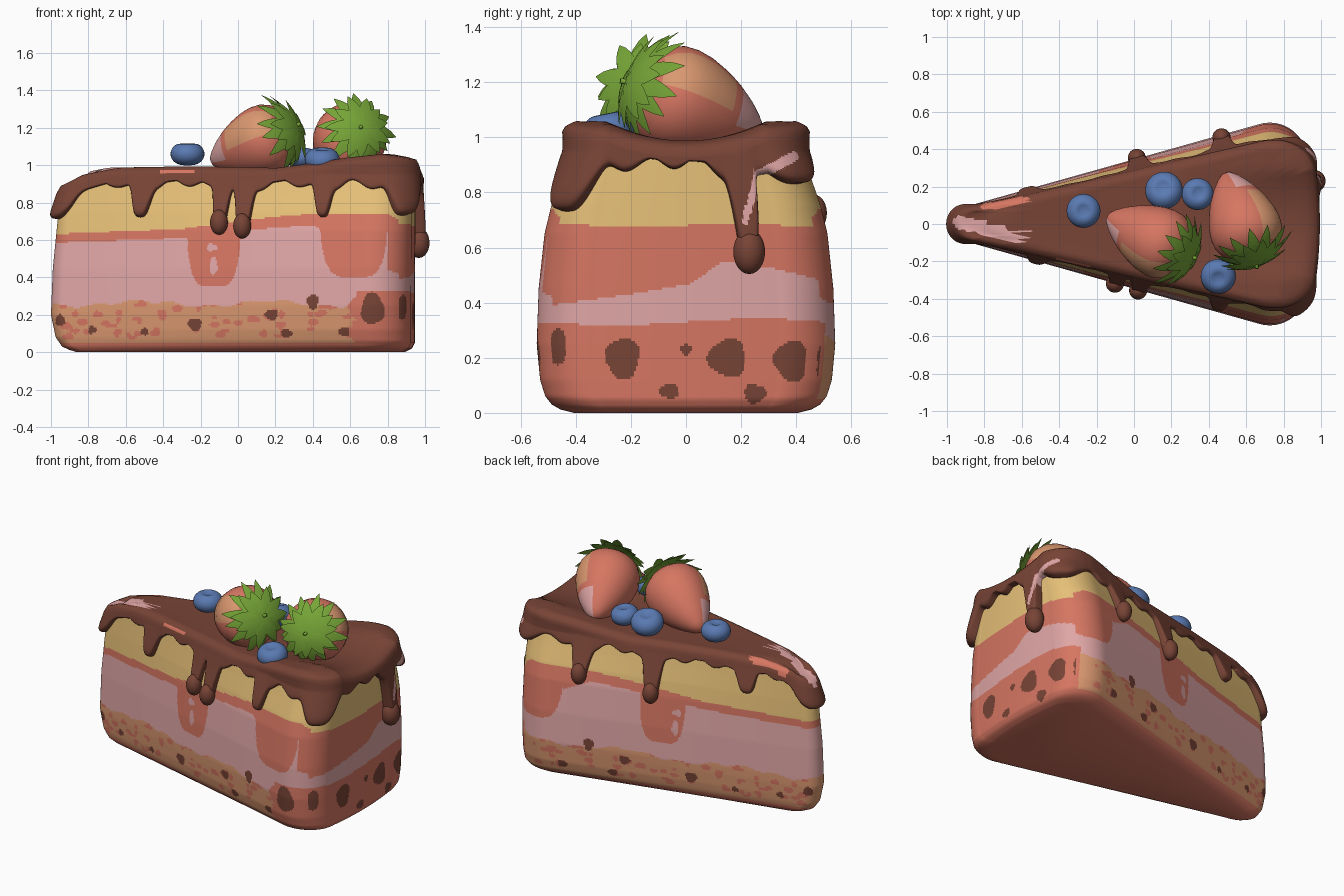
import bpy, math, random
from mathutils import Vector as V

if "Cube" in bpy.data.objects:
    bpy.data.objects.remove(bpy.data.objects["Cube"])
random.seed(4)

COLOURS = {"salmon": (214, 118, 98), "pink": (224, 166, 166), "tan": (218, 152, 112),
           "sponge_yellow": (234, 195, 122), "chocolate": (120, 68, 54),
           "leaf_green": (118, 165, 55), "berry_blue": (90, 122, 178)}
MATS = []
for n, c in COLOURS.items():
    m = bpy.data.materials.new(n)
    m.diffuse_color = [((v / 255 + .055) / 1.055) ** 2.4 for v in c] + [1]
    m.use_nodes = True
    m.node_tree.nodes["Principled BSDF"].inputs["Base Color"].default_value = m.diffuse_color
    MATS.append(m)
SALMON, PINK, TAN, YELLOW, CHOC, GREEN, BLUE = range(7)


def interp(tab, x):
    if x <= tab[0][0]:
        return tab[0][1]
    for (a, u), (b, v) in zip(tab, tab[1:]):
        if x <= b:
            return u + (v - u) * (x - a) / (b - a)
    return tab[-1][1]


def make(name, verts, faces, rule):
    me = bpy.data.meshes.new(name)
    me.from_pydata(verts, [], faces)
    for m in MATS:
        me.materials.append(m)
    for p in me.polygons:
        p.use_smooth = True
        p.material_index = rule(p.center) if callable(rule) else rule
    ob = bpy.data.objects.new(name, me)
    bpy.context.collection.objects.link(ob)
    return ob


def loft(name, rings, rule, cap_start=True, cap_end=True):
    n = len(rings[0])
    faces = [(i * n + j, i * n + (j + 1) % n, (i + 1) * n + (j + 1) % n, (i + 1) * n + j)
             for i in range(len(rings) - 1) for j in range(n)]
    if cap_start:
        faces.append(tuple(reversed(range(n))))
    if cap_end:
        faces.append(tuple(range((len(rings) - 1) * n, len(rings) * n)))
    return make(name, [p for r in rings for p in r], faces, rule)


def lathe(name, origin, axis, profile, rule, n=36):
    # profile holds (distance along axis, radius)
    axis = V(axis).normalized()
    a = axis.orthogonal().normalized()
    b = axis.cross(a)
    rings = [[V(origin) + axis * h + (a * math.cos(t) + b * math.sin(t)) * r
              for t in (2 * math.pi * k / n for k in range(n))] for h, r in profile]
    return loft(name, rings, rule)


# Wedge outline: hull of a small tip circle and two big corner circles
half = [V((.92 + .02 * (1 - (k / 20) ** 2), .335 * k / 20)) for k in range(20)]
T = math.radians(105.5)
half += [V((.72 + .2 * math.cos(T * k / 24), .335 + .2 * math.sin(T * k / 24))) for k in range(25)]
half += [V((-.915 + .085 * math.cos(t), .085 * math.sin(t)))
         for t in (T + (math.pi - T) * k / 12 for k in range(13))]
loop = half + [V((p.x, -p.y)) for p in reversed(half[1:-1])] + [half[0]]
N = 680
cum = [0]
for a, b in zip(loop, loop[1:]):
    cum.append(cum[-1] + (b - a).length)
tx, ty = [(s, p.x) for s, p in zip(cum, loop)], [(s, p.y) for s, p in zip(cum, loop)]
OUT = [V((interp(tx, cum[-1] * k / N), interp(ty, cum[-1] * k / N))) for k in range(N)]
NORM = []
for k in range(N):
    d = (OUT[(k + 1) % N] - OUT[k - 1]).normalized()
    NORM.append(V((d.y, -d.x)))

SY = [(0, .76), (.012, .85), (.03, .91), (.06, .955), (.12, .99), (.25, 1.013), (.45, 1), (.65, .96),
      (.75, .915), (.85, .85), (.95, .79)]
XL = [(0, -.86), (.012, -.9), (.03, -.94), (.08, -.975), (.2, -1), (.45, -.99), (.7, -.965), (.95, -.935)]
XR = [(0, .89), (.02, .93), (.05, .945), (.95, .95)]
ZTOP = [(-1, .84), (-.95, .9), (-.85, .955), (-.7, .985), (-.5, 1), (-.2, .995), (.2, .985),
        (.4, 1.01), (.6, 1.04), (.8, 1.06), (.95, 1.045)]
C = V((.3, 0))


def ztop(p):
    # icing height: dished in the middle, raised along both long rims
    zr = interp(ZTOP, p.x)
    zc = min(zr, .988)
    return zc + (zr - zc) * min(1, (abs(p.y) / .29) ** 2)


def at(k, z, off=0, s=1):
    p = OUT[k]
    f = (p.x + 1) / 1.94
    q = V((interp(XL, z) * (1 - f) + interp(XR, z) * f, p.y * interp(SY, z))) + NORM[k] * off
    return C + (q - C) * s


# Cake body with painted layers
SIDE_SPOTS = [(-.95, .17, .025, .03), (-.78, .12, .022, .02), (-.23, .15, .035, .035), (.18, .2, .035, .03),
              (.26, .1, .03, .025), (.4, .27, .03, .04), (.57, .11, .03, .025), (-.5, .11, .02, .02)]
FRONT_SPOT = [(.72, .23, .062, .085)]
END_SPOTS = [(-.47, .24, .035, .065), (-.23, .2, .062, .075), (0, .23, .023, .02), (-.06, .08, .035, .028),
             (.15, .2, .068, .07), (.25, .07, .04, .035), (.38, .19, .06, .075), (.5, .17, .025, .075)]
SPECKS = [(random.uniform(-.95, .8), random.uniform(.08, .28), random.uniform(.012, .03),
           random.uniform(.01, .022)) for _ in range(75)]


def spotted(spots, u, z):
    return any(((u - a) / w) ** 2 + ((z - b) / h) ** 2 <
               1 + .18 * math.sin(3 * math.atan2(z - b, u - a) + 30 * a) for a, b, w, h in spots)


def cake_colour(c):
    x, y, z = c
    if x > .86:  # broad back end
        if z > .68 + .005 * math.sin(9 * y):
            return YELLOW
        if spotted(END_SPOTS, y, z):
            return CHOC
        top = interp([(-.5, .39), (-.2, .43), (.02, .47), (.13, .55), (.3, .53), (.5, .48)], y)
        return PINK if .33 + .012 * math.sin(6 * y) < z < top else SALMON
    if z > interp([(-1, .63), (-.3, .66), (0, .7), (.3, .735), (.8, .74), (.87, .7)], x):
        return YELLOW
    front = y < 0
    if spotted(SIDE_SPOTS + (FRONT_SPOT if front else []), x, z):
        return CHOC
    top = interp([(-1, .585), (-.3, .61), (0, .65), (.4, .68), (.8, .44 if front else .5), (.9, .41)], x)
    for mid, w, z0, depth in ((-.13 if front else -.05, .14, .62, .27), (.62 if front else .75, .18, .69, .29)):
        if abs(x - mid) < w:
            top = z0 - depth * (1 - ((x - mid) / w) ** 4) ** .5
    in_crust = x < (.61 + .025 * math.sin(45 * z) if front else .84)
    low = .26 + .015 * math.sin(9 * x) + .008 * math.sin(31 * x) if in_crust else .33
    if z > low:
        if spotted([(-.13, .46, .02, .05), (-.14, .56, .03, .02)], x, z):
            return PINK
        return PINK if z < top else SALMON
    return TAN if .05 < z and in_crust and not spotted(SPECKS, x, z) else SALMON


levels = [0, .006, .012, .02, .03, .04] + [.05 + .0092 * i for i in range(96)]
rings = []
for z in levels:
    pts = [at(k, z) for k in range(N)]
    rings.append([(p.x, p.y, min(z, ztop(p) - .06)) for p in pts])
for s in (.75, .5, .25, .02):
    pts = [at(k, .925, 0, s) for k in range(N)]
    rings.append([(p.x, p.y, min(.925, ztop(p) - .06)) for p in pts])
loft("cake_body", rings, cake_colour)

# Chocolate icing: (x, y, half width, lowest z) for each drip
DRIPS = [(-1, 0, .12, .71), (-.55, -.19, .055, .72), (-.12, -.31, .042, .63), (.01, -.345, .047, .61),
         (.44, -.465, .048, .72), (.87, -.47, .1, .73), (.94, .235, .05, .52), (.88, .46, .1, .83),
         (.46, .47, .055, .66), (0, .343, .055, .61), (-.6, .18, .06, .76)]
snap = [min(range(N), key=lambda k: (OUT[k] - V(d[:2])).length) for d in DRIPS]


def lower_edge(k):
    zt = ztop(at(k, .93))
    base = min(.905 + .02 * math.sin(k * 48 * math.pi / N), zt - .075)
    z, bulge = base, 0
    for i, (_, _, w, zd) in zip(snap, DRIPS):
        d = (OUT[k] - OUT[i]).length
        g = .8 * math.exp(-(d / w) ** 4) + .2 * math.exp(-(d / w / 2) ** 2)
        z, bulge = min(z, base + (zd - base) * g), max(bulge, g)
    return zt, z, bulge


EDGE = [lower_edge(k) for k in range(N)]


def near(p, a, b, r):
    a, b = V(a), V(b)
    t = max(0, min(1, (p - a).dot(b - a) / (b - a).length_squared))
    return (p - a - (b - a) * t).length < r


def icing_colour(c):
    top, end = V((c.x, c.y)), V((c.y, c.z))
    if c.z > .85 and near(top, (-.93, .01), (-.62, -.07), .035):
        return PINK
    if c.z > .9 and near(top, (-.8, .09), (-.58, .13), .018):
        return SALMON
    if c.z > .955 and near(top, (-.4, -.2), (-.25, -.235), .02):
        return SALMON
    if c.x > .9 and (near(end, (.39, .93), (.26, .86), .018) or near(end, (.26, .86), (.215, .7), .013)):
        return PINK
    return CHOC


rows = []
U = 24
for i in range(U, -1, -1):  # side curtain from lip up to rim
    u = i / U
    ring = []
    for k, (zt, zl, g) in enumerate(EDGE):
        z = zt - .06 + (zl - zt + .06) * u
        thick = .024 + .02 * max(0, NORM[k].x) + .03 * g * u
        p = at(k, z, thick * max(0, 1 - u ** 8) ** .5 - .006 * (u == 1))
        ring.append((p.x, p.y, z))
    rows.append(ring)
for s, off, dz in ((1, .02, .035), (1, .01, .018), (.98, 0, .006), (.94, 0, 0)):
    ring = []
    for k in range(N):
        p = at(k, .93, off + .015 * max(0, NORM[k].x) * (s == 1), s)
        ring.append((p.x, p.y, EDGE[k][0] - dz))
    rows.append(ring)
for s in (.88, .8, .7, .58, .45, .3, .15, .01):
    pts = [at(k, .93, 0, s) for k in range(N)]
    rows.append([(p.x, p.y, ztop(p)) for p in pts])
loft("chocolate_icing", rows, icing_colour, cap_start=False)

# Round beads at the ends of the long drips
for i, (_, _, w, zd) in zip(snap, DRIPS):
    if zd < .7:
        p = at(i, zd + .06, .028)
        r = .058 if zd < .55 else .048
        lathe("drip_bead", (p.x, p.y, zd + .065), (0, 0, 1),
              [(-r * 1.4 * math.cos(t), r * math.sin(t) + .0005) for t in
               (math.pi * j / 12 for j in range(13))], CHOC, 20)


# Strawberries with leafy crowns
def strawberry(tip, crown, facing, size):
    tip, crown, facing = V(tip), V(crown), V(facing)
    axis, L = (crown - tip).normalized(), (crown - tip).length
    facing = (facing - axis * facing.dot(axis)).normalized()
    shape = [(0, .002), (.015, .03), (.06, .055), (.15, .092), (.2, .108), (.28, .133), (.35, .15), (.42, .165),
             (.55, .186), (.66, .194), (.76, .19), (.85, .17), (.92, .135), (.97, .09), (1, .03)]

    def colour(c):
        h = (c - tip).dot(axis)
        d = (c - tip - axis * h).normalized().dot(facing)
        if h < .3 * L and d > .7:
            return PINK
        return TAN if .35 * L < h < .92 * L and d > .9 else SALMON
    lathe("strawberry", tip, axis, [(h * L, r * size) for h, r in shape], colour, 60)
    a = axis.orthogonal().normalized()
    b = axis.cross(a)
    vs, fs = [], []
    for layer, (count, R, curl) in enumerate(((13, .215, .1), (11, .18, .05))):
        for j in range(count):
            t = 2 * math.pi * (j + .5 * layer) / count + random.uniform(-.1, .1)
            out, side = a * math.cos(t) + b * math.sin(t), b * math.cos(t) - a * math.sin(t)
            R2, o = R * random.uniform(.9, 1.08), len(vs)
            for i in range(7):
                s = i / 6
                mid = crown + out * R2 * s + axis * (.022 + .015 * layer - curl * s * s)
                w = .036 * math.sin(math.pi * (.12 + .88 * s)) ** .8 + .001 if i < 6 else .001
                vs += [mid - side * w, mid + axis * .01 * (1 - s), mid + side * w]
            for i in range(6):
                q = o + 3 * i
                fs += [(q, q + 3, q + 4, q + 1), (q + 1, q + 4, q + 5, q + 2)]
    make("strawberry_leaves", vs, fs, GREEN)
    lathe("strawberry_stem", crown, axis + a * .3, [(0, .014), (.04, .01), (.065, .01)], GREEN, 10)


strawberry((-.14, .04, 1.02), (.28, -.17, 1.19), (-.1, -.8, .5), .98)
strawberry((.49, .27, 1.02), (.65, -.175, 1.195), (.75, 0, .6), 1)

# Blueberries with a dimple on top
for x, y, z, r, tilt in ((-.27, .07, 1.06, .09, (0, 0, 1)), (.16, .18, 1.045, .1, (-.1, .25, 1)),
                         (.34, .16, 1.04, .085, (.1, .1, 1)), (.45, -.28, 1.03, .093, (0, -.2, 1))):
    prof = [(-r * .68 * math.cos(t), r * math.sin(t) ** .75 + .0005) for t in (math.pi * j / 18 for j in range(16))]
    prof += [(r * .61, r * .42), (r * .57, r * .32), (r * .53, r * .18), (r * .52, .001)]
    lathe("blueberry", (x, y, z), tilt, prof, BLUE, 32)
